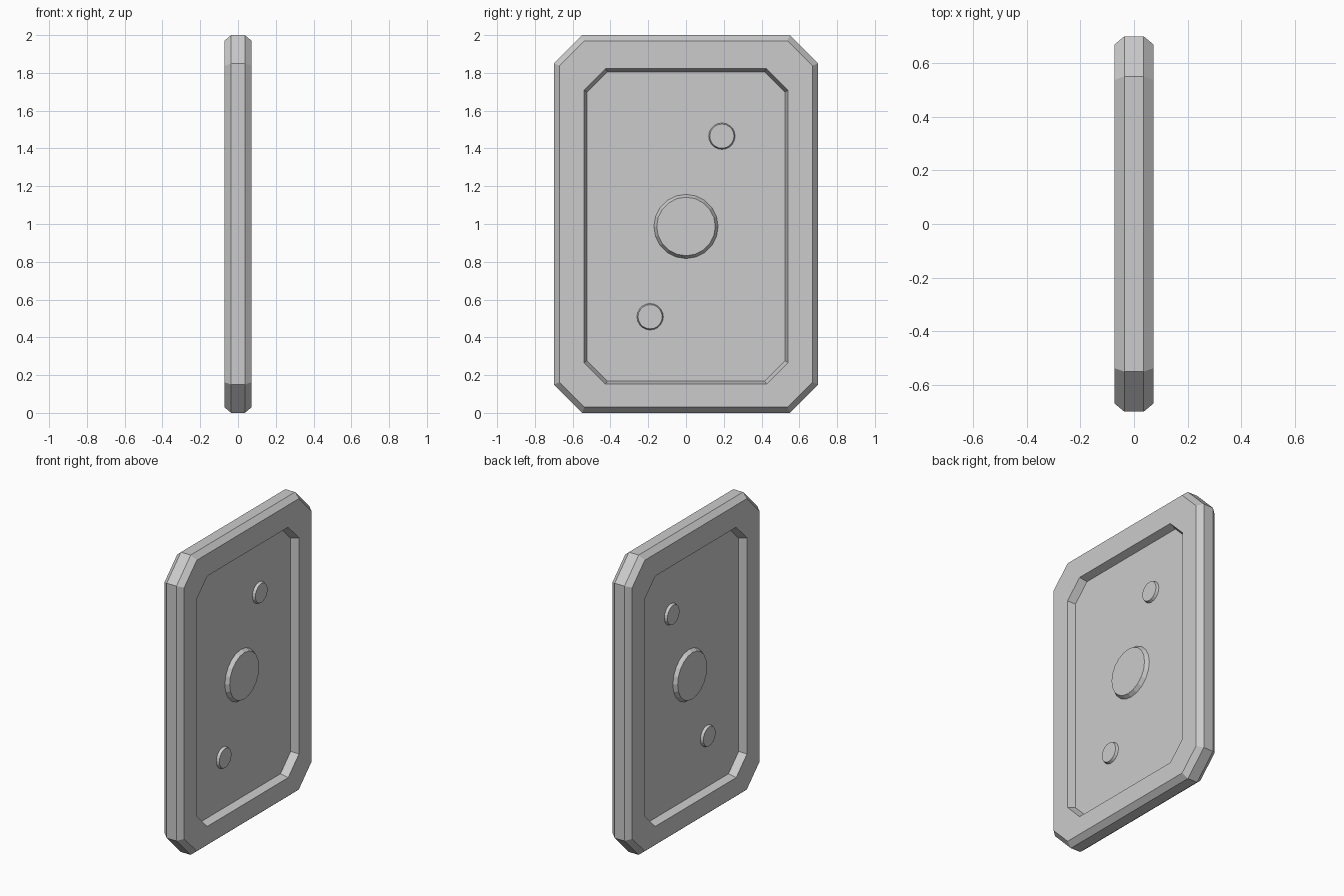
import bpy, bmesh, math

if "Cube" in bpy.data.objects:
    bpy.data.objects.remove(bpy.data.objects["Cube"])

ZR = 0.987  # height of the recess centre


def loft(name, rings):
    """Skin a stack of equal-length point rings and cap both ends."""
    bm = bmesh.new()
    loops = [[bm.verts.new(p) for p in r] for r in rings]
    n = len(loops[0])
    for a, b in zip(loops, loops[1:]):
        for i in range(n):
            j = (i + 1) % n
            bm.faces.new((a[i], a[j], b[j], b[i]))
    bm.faces.new(loops[0])
    bm.faces.new(loops[-1])
    bmesh.ops.recalc_face_normals(bm, faces=bm.faces)
    mesh = bpy.data.meshes.new(name)
    bm.to_mesh(mesh)
    bm.free()
    ob = bpy.data.objects.new(name, mesh)
    bpy.context.collection.objects.link(ob)
    return ob


def octagon(x, w, h, c, zc):
    """Rectangle of half size w, h with corners cut by c."""
    pts = [(w, h - c), (w - c, h), (c - w, h), (-w, h - c),
           (-w, c - h), (c - w, -h), (w - c, -h), (w, c - h)]
    return [(x, y, z + zc) for y, z in pts]


def circle(x, r, y, z, n):
    return [(x, y + r * math.cos(2 * math.pi * i / n),
             z + r * math.sin(2 * math.pi * i / n)) for i in range(n)]


# Plate: chamfered rim with a sunken panel on both faces
half = [(0.022, 0.524, 0.819, 0.108, ZR),   # panel floor
        (0.072, 0.54, 0.835, 0.114, ZR),    # recess lip
        (0.072, 0.67, 0.97, 0.132, 1.0),    # rim face
        (0.036, 0.70, 1.00, 0.15, 1.0)]     # outer edge
profile = [(-r[0],) + r[1:] for r in half] + half[::-1]
loft("plate", [octagon(*r) for r in profile])

# Raised tapered discs on both panels
discs = [("centre_disc", 0.0, ZR, 0.17, 0.155, 0.025, 20),
         ("upper_stud", 0.19, 1.465, 0.07, 0.064, 0.018, 20),
         ("lower_stud", -0.19, 0.509, 0.07, 0.064, 0.018, 20)]
for side, label in ((1, "right"), (-1, "left")):
    for name, y, z, r0, r1, h, n in discs:
        loft(f"{name}_{label}", [circle(side * 0.018, r0, y, z, n),
                                 circle(side * 0.022, r0, y, z, n),
                                 circle(side * (0.022 + h), r1, y, z, n)])
